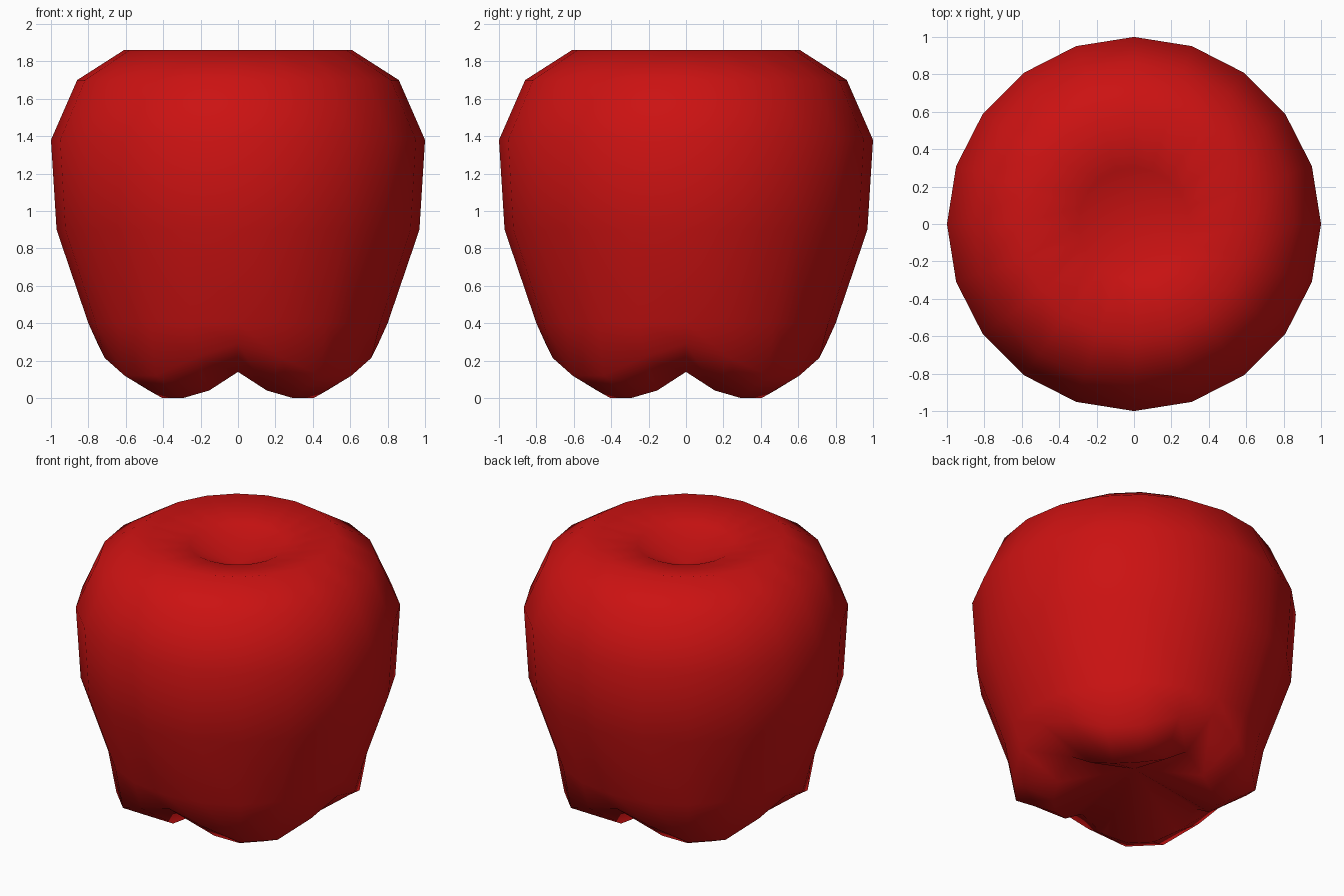
import bpy, bmesh
from math import cos, sin, pi

if "Cube" in bpy.data.objects:
    bpy.data.objects.remove(bpy.data.objects["Cube"])

SIDES = 20

# Rings of the body, top to bottom: radius, then z on the four axes,
# one step away from them, and on the lobes between them
RINGS = [
    (0.30, 1.80, 1.80, 1.80),
    (0.61, 1.86, 1.86, 1.86),
    (0.86, 1.70, 1.70, 1.70),
    (1.00, 1.38, 1.38, 1.38),
    (0.97, 0.90, 0.90, 0.90),
    (0.80, 0.40, 0.40, 0.40),
    (0.75, 0.29, 0.215, 0.12),
    (0.50, 0.14, 0.04, 0.00),
]
TOP_Z, BOTTOM_Z = 1.66, 0.24

bm = bmesh.new()


def make_ring(r, *heights):
    verts = []
    for i in range(SIDES):
        a = 2 * pi * i / SIDES
        step = min(i % 5, 5 - i % 5)      # four lobes around the base
        verts.append(bm.verts.new((r * cos(a), r * sin(a), heights[step])))
    return verts


# Skin
rings = [make_ring(*ring) for ring in RINGS]
for upper, lower in zip(rings, rings[1:]):
    for i in range(SIDES):
        j = (i + 1) % SIDES
        bm.faces.new((upper[i], lower[i], lower[j], upper[j]))

# Dimples at top and bottom
top = bm.verts.new((0, 0, TOP_Z))
bottom = bm.verts.new((0, 0, BOTTOM_Z))
for i in range(SIDES):
    j = (i + 1) % SIDES
    bm.faces.new((top, rings[0][i], rings[0][j]))
    bm.faces.new((bottom, rings[-1][j], rings[-1][i]))

bmesh.ops.recalc_face_normals(bm, faces=bm.faces[:])
for f in bm.faces:
    f.smooth = True

mesh = bpy.data.meshes.new("apple_body")
bm.to_mesh(mesh)
bm.free()

# Red peel
red = bpy.data.materials.new("red_peel")
red.diffuse_color = (0.6, 0.006, 0.006, 1)
red.use_nodes = True
red.node_tree.nodes["Principled BSDF"].inputs["Base Color"].default_value = red.diffuse_color
mesh.materials.append(red)
apple = bpy.data.objects.new("apple_body", mesh)
bpy.context.collection.objects.link(apple)
